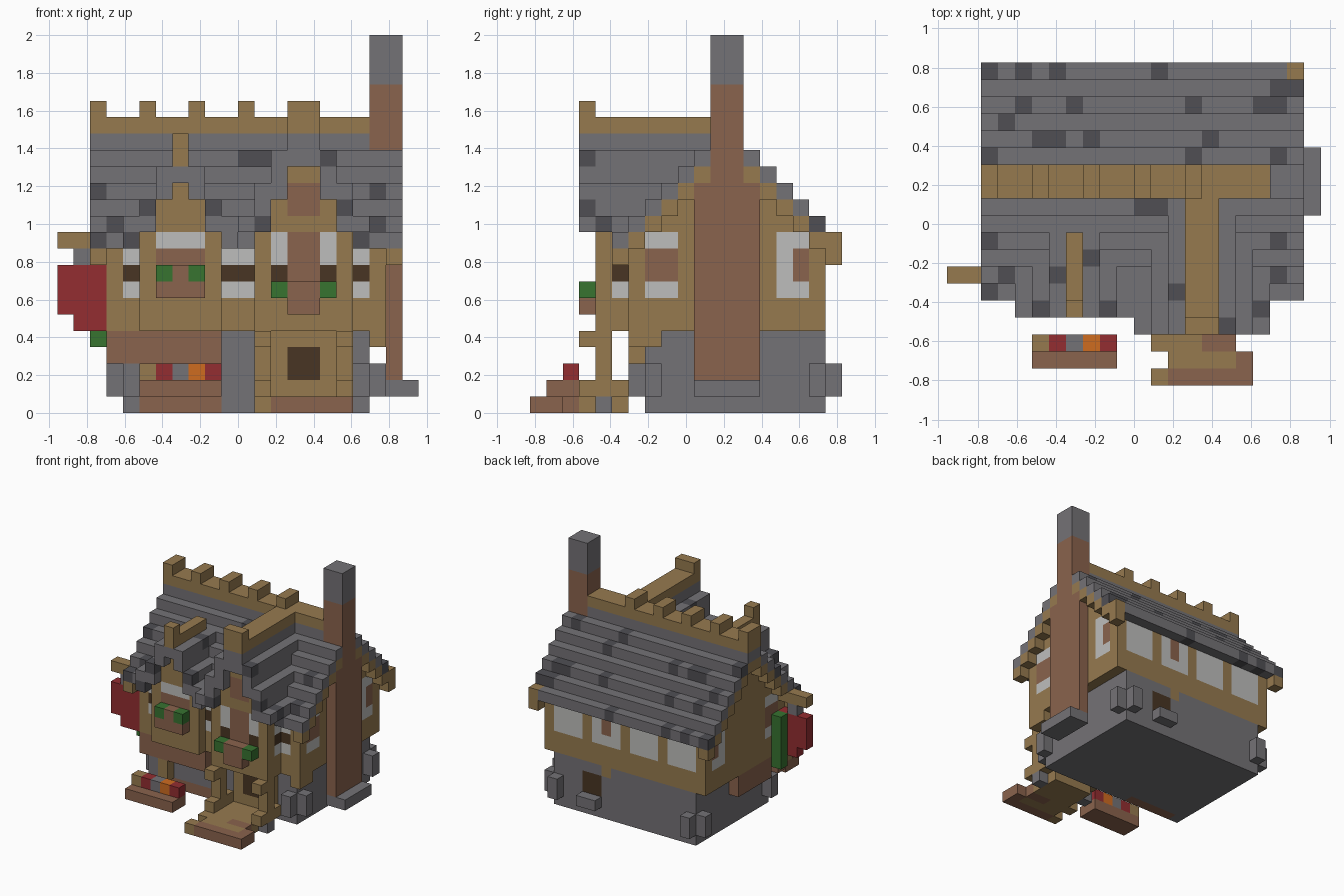
import bpy
import bmesh

default = bpy.data.objects.get("Cube")
if default:
    bpy.data.objects.remove(default, do_unlink=True)

U = 2 / 23          # edge of one block
DEPTH_MID = 9.5     # block row that sits on y = 0


def linear(hex_code):
    out = []
    for i in (0, 2, 4):
        c = int(hex_code[i:i + 2], 16) / 255
        out.append(c / 12.92 if c <= 0.04045 else ((c + 0.055) / 1.055) ** 2.4)
    return (*out, 1)


PALETTE = dict(stone="747276", slate="504F54", timber="967A4F", brick="8A634D",
               plaster="BEBEBC", shadow="483523", red="932D31", green="377330",
               orange="CF6C20")
materials = {}
for name, code in PALETTE.items():
    mat = bpy.data.materials.new(name)
    mat.use_nodes = True
    mat.diffuse_color = linear(code)
    mat.node_tree.nodes["Principled BSDF"].inputs["Base Color"].default_value = linear(code)
    materials[name] = mat

cells = {}


def span(r):
    return range(*r) if isinstance(r, tuple) else (r,)


def block(part, colour, xs, ys, zs):
    """Fill a box of blocks; each range is (start, end) or one index."""
    for x in span(xs):
        for y in span(ys):
            for z in span(zs):
                cells[x, y, z] = (part, colour)


def paint(colour, xs, ys, zs):
    """Recolour blocks that already exist."""
    for x in span(xs):
        for y in span(ys):
            for z in span(zs):
                if (x, y, z) in cells:
                    cells[x, y, z] = (cells[x, y, z][0], colour)


def roof_top(y):
    return 11 + min(y - 5, 18 - y)


# Stone ground floor with corner stones
block("ground_floor", "stone", (-7, 8), (7, 18), (0, 5))
for x, out in ((-7, -8), (7, 8)):
    block("corner_stones", "stone", x, 18, (1, 3))
    block("corner_stones", "stone", x, 6, (1, 3))
    for y in (7, 17):
        block("corner_stones", "stone", out, y, (1, 3))

# Timber upper floor, main roof and end trim
for y in range(5, 19):
    top = roof_top(y)
    if 6 <= y < 18:
        block("upper_floor", "timber", (-8, 9), y, (5, top - 1))
    block("main_roof", "stone", (-9, 10), y, top - 1)
    for x in (-9, 9):
        block("roof_trim", "timber", x, y, top - 2)
block("roof_trim", "timber", 9, 18, 10)

# Dark slates on the main roof, by row
SLATES = {18: (-9, -7, -5, 1), 17: (8, 9), 16: (-7, -4, 3, 7, 8), 15: (-8,),
          14: (-6, -5, -3, 4), 13: (-9, 3, 8), 10: (0, 1, 5), 9: (5,),
          8: (-9, 1, 8), 6: (-8, -7, 8), 5: (-9, 7)}
for y, xs in SLATES.items():
    for x in xs:
        paint("slate", x, y, roof_top(y) - 1)


# Front gables: one (wall top, roof top) pair per step from eave to ridge
def gable(part, x0, x1, front, back, steps):
    for x in range(x0, x1):
        low, high = steps[min(x - x0, x1 - 1 - x)]
        if x0 < x < x1 - 1:
            block(part + "_wall", "timber", x, (front + 1, back), (5, low))
        block(part + "_roof", "stone", x, (front, back), (low, high))


gable("large_gable", 0, 8, 3, 11, ((11, 12), (11, 14), (13, 16), (15, 17)))
gable("small_gable", -7, 0, 4, 9, ((10, 12), (11, 13), (13, 15), (14, 15)))
for x, y, z in ((5, 3, 15), (6, 3, 12), (-6, 4, 12), (-2, 4, 12), (-7, 4, 10),
                (2, 5, 15), (7, 4, 11), (1, 3, 11), (-5, 6, 14), (-3, 7, 14)):
    paint("slate", x, y, z)

# Ridge beams with upright pegs
block("main_ridge", "timber", (-9, 8), (11, 13), 17)
for x in range(-9, 4, 3):
    block("main_ridge", "timber", x, (11, 13), 18)
block("large_gable_ridge", "timber", (3, 5), (3, 11), 17)
block("large_gable_ridge", "timber", (3, 5), 3, 18)
block("small_gable_ridge", "timber", -4, (4, 9), 15)
block("small_gable_ridge", "timber", -4, 4, 16)

# Chimney with stone foot and cap
block("chimney", "brick", 9, (10, 14), (2, 14))
block("chimney", "brick", (8, 10), (11, 13), (14, 20))
block("chimney", "stone", (8, 10), (11, 13), (20, 23))
block("chimney_foot", "stone", (9, 11), (10, 14), 1)

# Front windows
for xs in (-7, (-1, 1), 7):
    paint("plaster", xs, 6, (7, 10))
    paint("shadow", xs, 6, 8)
for x in (2, 5):
    paint("plaster", x, 4, (9, 11))
    paint("shadow", x, 4, 8)
paint("brick", (3, 5), 4, (6, 11))
paint("brick", (3, 5), 4, (12, 14))
paint("plaster", (-5, -2), 5, 10)
paint("brick", (-5, -2), 5, (7, 10))
for x in (1, 6):
    paint("plaster", x, 5, (7, 10))
    paint("shadow", x, 5, 8)

# Side and back windows
for x in (-8, 8):
    for y in (7, 15):
        paint("plaster", x, (y, y + 2), (7, 11))
    paint("brick", x, (7, 9), (8, 10))
    paint("brick", x, 16, (8, 10))
for x in range(-7, 8, 4):
    paint("plaster", (x, x + 3), 17, (7, 10))
paint("brick", 2, 17, (8, 10))

# Cellar opening at the back with its sill
paint("shadow", (3, 5), 17, (2, 4))
paint("timber", 2, 17, 4)
block("back_sill", "stone", (3, 5), 18, 1)

# Window boxes with plants
block("large_window_box", "brick", (3, 5), 3, (6, 8))
block("small_window_box", "brick", (-5, -2), 4, (7, 9))
for x in (2, 5):
    block("large_window_box", "green", x, 3, 7)
for x in (-5, -3):
    block("small_window_box", "green", x, 4, 8)

# Brickwork under the overhang
block("brick_ledge", "brick", (-8, -1), 6, (3, 5))
block("brick_ledge", "brick", -8, (8, 13), (3, 5))
paint("brick", (-6, -1), 7, 0)
block("overhang_bracket", "timber", 8, (6, 8), 4)
block("overhang_bracket", "timber", -6, 6, (1, 3))

# Door, porch and steps
block("door_frame", "timber", (2, 6), 6, (1, 5))
paint("shadow", (3, 5), 6, (2, 4))
block("porch_step", "brick", (2, 7), 0, 0)
block("porch_step", "timber", 1, 0, 0)
block("porch_step", "timber", (2, 6), (1, 6), 0)
block("porch_step", "brick", 6, 1, 0)
block("porch_step", "brick", (4, 6), 2, 0)
for x in (1, 6):
    block("porch_post", "stone", x, 4, 0)
    block("porch_post", "timber", x, (3, 6), 1)
    block("porch_post", "timber", x, 4, (2, 5))
    block("porch_post", "timber", x, 3, 4)
block("porch_post", "timber", 1, 2, 0)

# Market planter
block("planter", "brick", (-6, -1), 1, 1)
for x, colour in zip(range(-6, -1), ("timber", "red", "stone", "orange", "red")):
    block("planter_flowers", colour, x, 2, 2)
    block("planter", "brick", x, 2, 1)

# Hanging sign and climbing plant
block("sign_beam", "timber", (-11, -8), 6, 10)
block("sign_chain", "stone", -10, 6, 9)
block("hanging_sign", "red", (-10, -8), 6, (5, 9))
block("hanging_sign", "red", -11, 6, (6, 9))
block("climbing_plant", "green", -9, 7, (4, 9))


# Turn every part into a mesh of its exposed faces
def build(part):
    bm = bmesh.new()
    verts, slots = {}, []

    def vert(p):
        if p not in verts:
            x, y, z = p
            verts[p] = bm.verts.new((x * U, (y - DEPTH_MID) * U, z * U))
        return verts[p]

    for cell, (owner, colour) in cells.items():
        if owner != part:
            continue
        for axis in range(3):
            a, b = (axis + 1) % 3, (axis + 2) % 3
            for side in (0, 1):
                near = list(cell)
                near[axis] += 2 * side - 1
                if tuple(near) in cells:
                    continue
                ring = []
                for i, j in ((0, 0), (1, 0), (1, 1), (0, 1)):
                    p = list(cell)
                    p[axis] += side
                    p[a] += i
                    p[b] += j
                    ring.append(vert(tuple(p)))
                face = bm.faces.new(ring if side else ring[::-1])
                if colour not in slots:
                    slots.append(colour)
                face.material_index = slots.index(colour)
    mesh = bpy.data.meshes.new(part)
    bm.to_mesh(mesh)
    bm.free()
    for colour in slots:
        mesh.materials.append(materials[colour])
    bpy.context.scene.collection.objects.link(bpy.data.objects.new(part, mesh))


for part in sorted({owner for owner, colour in cells.values()}):
    build(part)
